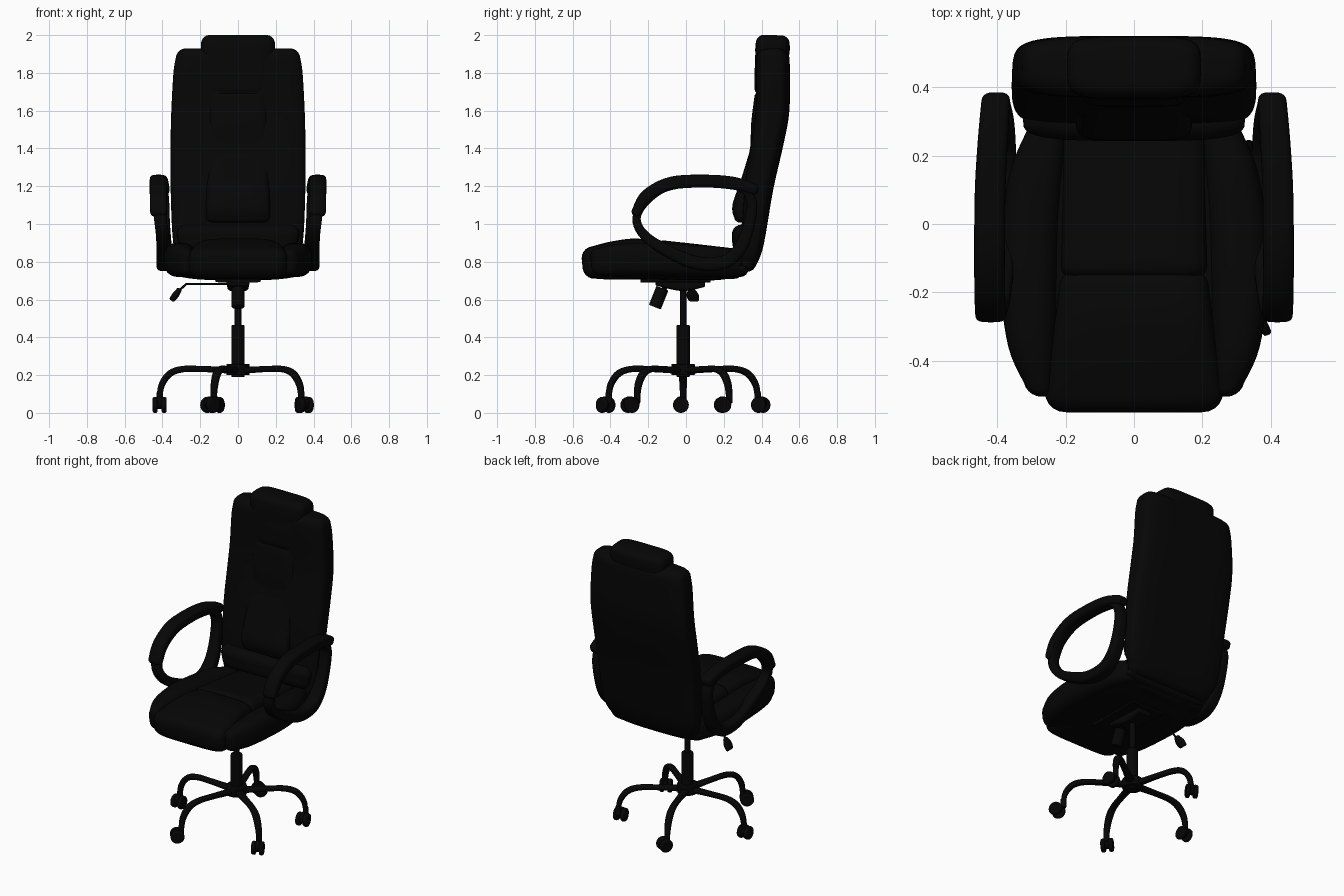
import bpy, bmesh, math
from mathutils import Vector

if "Cube" in bpy.data.objects:
    bpy.data.objects.remove(bpy.data.objects["Cube"])

black = bpy.data.materials.new("black")
black.diffuse_color = (0.0018, 0.0018, 0.0018, 1)
black.use_nodes = True
black.node_tree.nodes["Principled BSDF"].inputs["Base Color"].default_value = black.diffuse_color
X, Y = Vector((1, 0, 0)), Vector((0, 1, 0))
CY = -0.015  # y of the column


def finish(ob, mirror=False):
    ob.data.materials.append(black)
    bpy.ops.object.select_all(action='DESELECT')
    ob.select_set(True)
    bpy.context.view_layer.objects.active = ob
    bpy.ops.object.shade_smooth_by_angle(angle=math.radians(40))
    if mirror:
        ob.modifiers.new("mirror", 'MIRROR')
    return ob


def sweep(name, pts, n=3, side=X, r=0.0, closed=False, mirror=False, seg=40, sub=5):
    """Superellipse tube through points (x, y, z, half width, half depth), ends rounded by r."""
    count = len(pts)

    def get(i):
        return pts[i % count] if closed else pts[max(0, min(count - 1, i))]

    path = []
    for i in range(count if closed else count - 1):
        p = [get(i + k) for k in (-1, 0, 1, 2)]
        for s in range(sub):
            t = s / sub
            path.append([0.5 * (2 * b + (c - a) * t + (2 * a - 5 * b + 4 * c - d) * t * t
                                + (3 * b - a - 3 * c + d) * t ** 3) for a, b, c, d in zip(*p)])
    if not closed:
        path.append(list(pts[-1]))
    m = len(path)
    rings = []
    for i, q in enumerate(path):
        lo, hi = (path[i - 1], path[(i + 1) % m]) if closed else (path[max(0, i - 1)], path[min(m - 1, i + 1)])
        tan = (Vector(hi[:3]) - Vector(lo[:3])).normalized()
        rings.append((Vector(q[:3]), tan, q[3], q[4]))
    if r and not closed:
        def cap(ring, sign):
            c, t, a, b = ring
            out = []
            for k in range(1, 6):
                th = k / 5 * math.pi / 2 * 0.97
                inset = r * (1 - math.cos(th))
                out.append((c + t * sign * r * math.sin(th), t, a - inset, b - inset))
            return out
        rings = cap(rings[0], -1)[::-1] + rings + cap(rings[-1], 1)
    bm = bmesh.new()
    loops = []
    for c, t, a, b in rings:
        nor = side.cross(t).normalized()
        loop = []
        for k in range(seg):
            u = 2 * math.pi * k / seg
            cu, su = math.cos(u), math.sin(u)
            loop.append(bm.verts.new(c + side * a * math.copysign(abs(cu) ** (2 / n), cu)
                                     + nor * b * math.copysign(abs(su) ** (2 / n), su)))
        loops.append(loop)
    for i in range(len(loops) if closed else len(loops) - 1):
        l0, l1 = loops[i], loops[(i + 1) % len(loops)]
        for k in range(seg):
            j = (k + 1) % seg
            bm.faces.new((l0[k], l0[j], l1[j], l1[k]))
    if not closed:
        bm.faces.new(loops[0])
        bm.faces.new(loops[-1])
    bmesh.ops.recalc_face_normals(bm, faces=bm.faces[:])
    me = bpy.data.meshes.new(name)
    bm.to_mesh(me)
    bm.free()
    ob = bpy.data.objects.new(name, me)
    bpy.context.collection.objects.link(ob)
    return finish(ob, mirror)


def rod(name, p0, p1, radius, bevel=0.005):
    p0, p1 = Vector(p0), Vector(p1)
    bpy.ops.mesh.primitive_cylinder_add(vertices=28, radius=radius, depth=(p1 - p0).length, location=(p0 + p1) / 2)
    ob = bpy.context.object
    ob.name = name
    ob.rotation_euler = (p1 - p0).to_track_quat('Z', 'Y').to_euler()
    finish(ob)
    bv = ob.modifiers.new("bevel", 'BEVEL')
    bv.width, bv.segments = bevel, 2
    return ob


# Five legs with twin-wheel casters (leg angle, trailing direction, trailing distance)
for i, (leg, trail, dist) in enumerate([(180, -90, .012), (108, 60, .018), (252, -140, .025),
                                        (36, -80, .036), (324, -65, .042)]):
    ob = sweep("leg_%d" % i, [(.03, 0, .225, .026, .018), (.18, 0, .232, .02, .016), (.29, 0, .232, .02, .017),
                              (.36, 0, .208, .022, .018), (.403, 0, .15, .02, .017), (.415, 0, .085, .016, .015)],
               n=2.5, side=Y, seg=20)
    ob.location = (0, CY, 0)
    ob.rotation_euler.z = math.radians(leg)
    la, ta = math.radians(leg), math.radians(trail)
    stem = Vector((.415 * math.cos(la), CY + .415 * math.sin(la), 0))
    d = Vector((math.cos(ta), math.sin(ta), 0))
    axle = Vector((-d.y, d.x, 0))
    hub = stem + d * dist + Vector((0, 0, .042))
    for s in (-1, 1):
        rod("caster_wheel_%d" % i, hub + axle * s * .011, hub + axle * s * .037, .042, .008)
    rod("caster_body_%d" % i, hub + axle * -.013 + Vector((0, 0, .012)), hub + axle * .013 + Vector((0, 0, .012)), .034)
    rod("caster_stem_%d" % i, stem + Vector((0, 0, .05)), stem + Vector((0, 0, .11)), .017)

# Column
rod("base_hub", (0, CY, .2), (0, CY, .26), .062)
rod("column_sleeve", (0, CY, .19), (0, CY, .465), .035)
rod("gas_piston", (0, CY, .4), (0, CY, .69), .018)

# Tilt mechanism, tension knob and lever
sweep("seat_plate", [(0, -.24, .703, .12, .012), (0, .13, .703, .12, .012)], n=8)
sweep("tilt_housing", [(0, -.15, .69, .06, .018), (0, -.02, .675, .055, .03), (0, .09, .685, .05, .02)], n=5, r=.01)
rod("knob_stalk", (0, -.09, .7), (0, -.14, .62), .014)
rod("tension_knob", (0, -.125, .66), (0, -.165, .56), .034)
rod("lever_bar", (-.03, .02, .682), (-.275, .02, .682), .006, .001)
rod("lever_bend", (-.273, .02, .683), (-.315, .025, .645), .006, .001)
sweep("lever_paddle", [(-.312, .03, .65, .018, .014), (-.33, .035, .625, .032, .018), (-.347, .04, .602, .03, .016)],
      n=2.3, side=Y, r=.01)

# Seat: base cushion, two centre panels, side bolsters
sweep("seat_base", [(0, -.47, .785, .27, .075), (0, -.4, .785, .34, .075), (0, -.2, .782, .386, .077),
                    (0, 0, .778, .384, .077), (0, .17, .775, .355, .072), (0, .29, .765, .305, .045)], n=2.7, r=.04)
sweep("seat_front_panel", [(0, -.488, .796, .262, .086), (0, -.4, .805, .25, .1), (0, -.28, .815, .232, .108),
                           (0, -.19, .815, .22, .1)], n=4.5, r=.062)
sweep("seat_rear_panel", [(0, -.125, .815, .214, .098), (0, .05, .8, .21, .094), (0, .26, .79, .208, .08)], n=5, r=.04)
sweep("seat_bolster", [(.278, -.465, .80, .044, .07), (.298, -.36, .81, .07, .084), (.308, -.18, .813, .084, .088),
                       (.303, 0, .805, .085, .086), (.283, .16, .80, .078, .08), (.255, .27, .79, .06, .07)],
      n=2.6, r=.038, mirror=True)

# Backrest shell with its centre panels, lumbar roll and headrest
sweep("backrest", [(0, .325, .80, .305, .05), (0, .35, .9, .343, .062), (0, .387, 1.2, .357, .077),
                   (0, .43, 1.43, .357, .086), (0, .457, 1.6, .353, .09), (0, .46, 1.8, .342, .09),
                   (0, .46, 1.875, .33, .088)], n=4.2, r=.055, seg=64)
sweep("back_upper_panel", [(0, .402, 1.405, .158, .06), (0, .412, 1.53, .158, .067), (0, .42, 1.67, .152, .058)],
      n=5, r=.03)
sweep("back_lower_panel", [(0, .315, 1.04, .17, .06), (0, .315, 1.09, .17, .07), (0, .345, 1.2, .166, .062),
                           (0, .387, 1.35, .158, .058)], n=4.5, r=.03)
sweep("lumbar_roll", [(0, .305, .90, .315, .06), (0, .305, .945, .325, .062)], n=3.5, r=.052)
sweep("headrest", [(0, .42, 1.72, .15, .058), (0, .43, 1.8, .168, .068), (0, .455, 1.9, .193, .09),
                   (0, .459, 1.955, .196, .09)], n=4.5, r=.045)

# Loop armrests with padded tops
sweep("arm_frame", [(.412, -.262, 1.03, .033, .022), (.42, -.205, 1.13, .035, .024), (.425, -.08, 1.205, .035, .022),
                    (.42, .1, 1.215, .035, .022), (.41, .27, 1.203, .035, .022), (.40, .345, 1.13, .035, .026),
                    (.395, .335, 1.0, .035, .03), (.39, .285, .87, .04, .034), (.388, .2, .797, .043, .036),
                    (.388, .06, .793, .043, .036), (.39, -.08, .848, .042, .032), (.398, -.215, .935, .036, .026)],
      n=3.6, closed=True, mirror=True, seg=28)
sweep("arm_pad", [(.42, -.262, 1.065, .045, .026), (.422, -.208, 1.15, .045, .033), (.423, -.08, 1.215, .045, .035),
                  (.421, .1, 1.227, .045, .034), (.413, .25, 1.216, .044, .034), (.405, .358, 1.185, .042, .03)],
      n=3.4, r=.026, mirror=True, seg=28)
